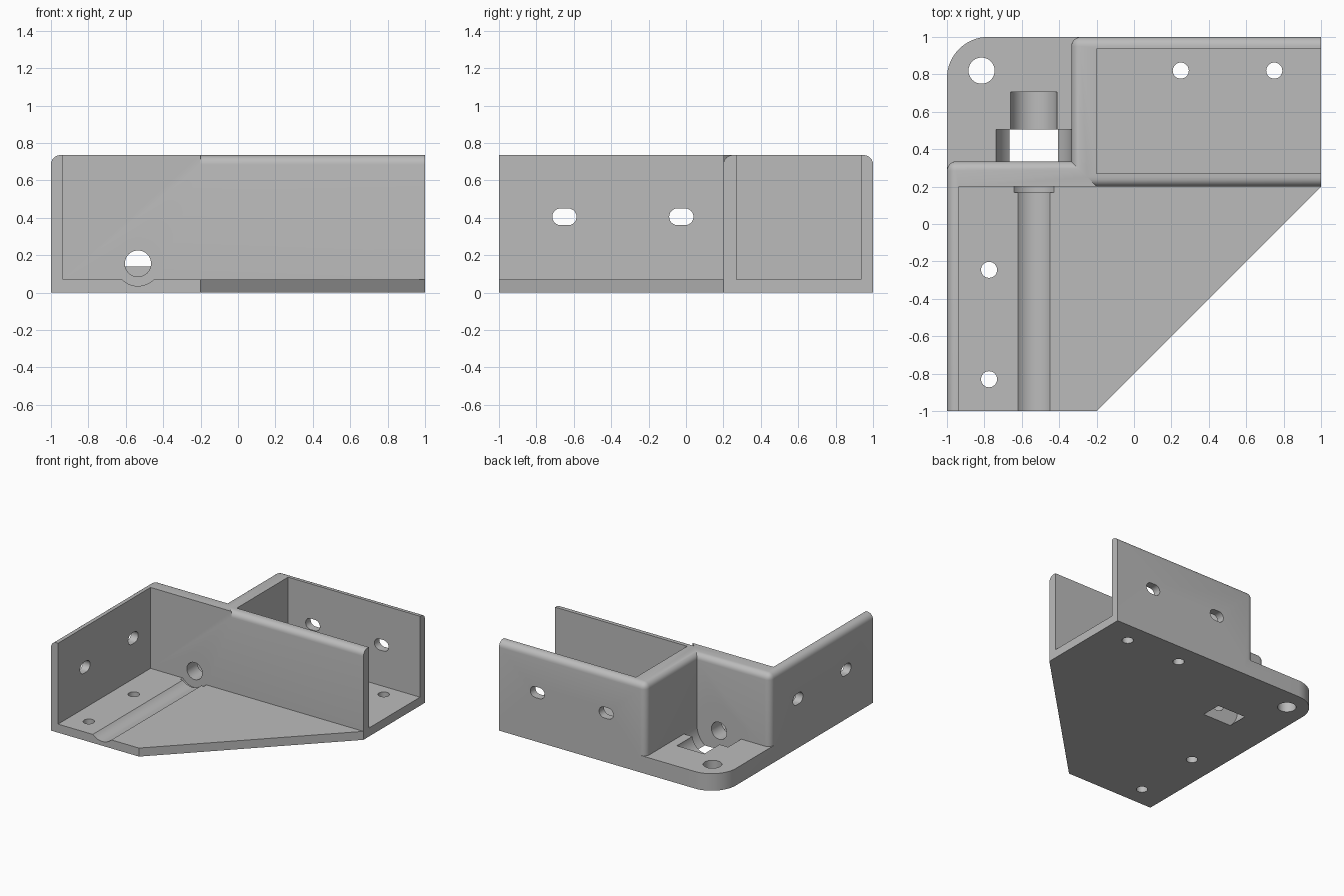
import bpy, bmesh
from math import pi, cos, sin, radians

cube = bpy.data.objects.get("Cube")
if cube:
    bpy.data.objects.remove(cube, do_unlink=True)

HEIGHT, FLOOR, PAD, ROUND = 0.735, 0.07, 0.14, 0.05
BOLT_X, BOLT_Z = -0.535, 0.155

grey = bpy.data.materials.new("plain grey")
grey.use_nodes = True
colour = (0.5, 0.5, 0.5, 1)
grey.diffuse_color = colour
grey.node_tree.nodes["Principled BSDF"].inputs["Base Color"].default_value = colour


def arc(cx, cy, r, start, end, steps):
    angles = [radians(start + (end - start) * i / steps) for i in range(steps + 1)]
    return [(cx + r * cos(a), cy + r * sin(a)) for a in angles]


def circle(cx, cy, r, steps=48):
    return arc(cx, cy, r, 0, 360, steps)[:-1]


def slot(cx, cy, half_length, r):
    d = half_length - r
    return arc(cx + d, cy, r, -90, 90, 12) + arc(cx - d, cy, r, 90, 270, 12)


def prism(name, outline, axis, low, high):
    """Extrude a 2D outline along an axis."""
    place = {"x": lambda p, t: (t, p[0], p[1]),
             "y": lambda p, t: (p[0], t, p[1]),
             "z": lambda p, t: (p[0], p[1], t)}[axis]
    bm = bmesh.new()
    bottom = [bm.verts.new(place(p, low)) for p in outline]
    top = [bm.verts.new(place(p, high)) for p in outline]
    bm.faces.new(bottom)
    bm.faces.new(top)
    n = len(outline)
    for i in range(n):
        j = (i + 1) % n
        bm.faces.new((bottom[i], bottom[j], top[j], top[i]))
    bmesh.ops.recalc_face_normals(bm, faces=bm.faces)
    mesh = bpy.data.meshes.new(name)
    bm.to_mesh(mesh)
    bm.free()
    mesh.materials.append(grey)
    obj = bpy.data.objects.new(name, mesh)
    bpy.context.collection.objects.link(obj)
    return obj


def combine(target, other, operation):
    """Apply a boolean and discard the helper."""
    other.hide_render = True
    mod = target.modifiers.new(operation, "BOOLEAN")
    mod.operation = operation
    mod.solver = "EXACT"
    mod.object = other
    bpy.context.view_layer.objects.active = target
    bpy.ops.object.modifier_apply(modifier=mod.name)
    bpy.data.objects.remove(other, do_unlink=True)


# Walls of the two open channels
bracket = prism("corner_bracket", [
    (-1, -1), (-0.935, -1), (-0.935, 0.2), (1, 0.2), (1, 0.27), (-0.2, 0.27),
    (-0.2, 0.935), (1, 0.935), (1, 1), (-0.335, 1), (-0.335, 0.335), (-1, 0.335)],
    "z", 0, HEIGHT)

# Round the outer top edges and the two outer upright corners
bm = bmesh.new()
bm.from_mesh(bracket.data)


def near(a, b):
    return abs(a - b) < 1e-4


def outer(edge):
    a, b = (v.co for v in edge.verts)
    if near(a.z, HEIGHT) and near(b.z, HEIGHT):
        return (any(near(a.x, x) and near(b.x, x) for x in (-1, -0.335))
                or any(near(a.y, y) and near(b.y, y) for y in (1, 0.335)))
    return (near(a.x, b.x) and near(a.y, b.y)
            and any(near(a.x, x) and near(a.y, y) for x, y in ((-1, 0.335), (-0.335, 1))))


bmesh.ops.bevel(bm, geom=[e for e in bm.edges if outer(e)], offset=ROUND,
                offset_type="OFFSET", segments=6, profile=0.5, affect="EDGES")
bm.to_mesh(bracket.data)
bm.free()

# Floor plate with its diagonal edge, and the thick corner pad
combine(bracket, prism("floor_plate", [
    (-1, -1), (-0.2, -1), (1, 0.2), (1, 1), (-0.3, 1), (-0.3, 0.3), (-1, 0.3)],
    "z", 0, FLOOR), "UNION")
combine(bracket, prism("corner_pad", [(-1, 0.25), (-0.25, 0.25), (-0.25, 1)]
                       + arc(-0.78, 0.78, 0.22, 90, 180, 16), "z", 0, PAD), "UNION")

# Rounded front top edge, ending in a mitre
edge_cutter = prism("edge_cutter", [(0.1, 0.9), (0.1, HEIGHT - ROUND)]
                    + arc(0.2 + ROUND, HEIGHT - ROUND, ROUND, 180, 90, 6)
                    + [(0.2 + ROUND, 0.9)], "x", -0.2, 1.1)
for v in edge_cutter.data.vertices:
    if v.co.x < 0:
        v.co.x = -v.co.y
combine(bracket, edge_cutter, "DIFFERENCE")

# Bolt path along y: groove, shallow recess, hole, nut pocket, head groove
for name, r, low, high in (("groove", 0.12, -1.1, 0.19), ("recess", 0.137, 0.168, 0.2),
                           ("bolt_hole", 0.07, 0.1, 0.4), ("nut_pocket", 0.2025, 0.335, 0.505),
                           ("head_groove", 0.125, 0.45, 0.705)):
    combine(bracket, prism(name, circle(BOLT_X, BOLT_Z, r), "y", low, high), "DIFFERENCE")

# Upright holes through the floor and pad
for x, y, r in ((-0.815, 0.82, 0.07), (0.25, 0.82, 0.043), (0.75, 0.82, 0.043),
                (-0.775, -0.245, 0.043), (-0.775, -0.83, 0.043)):
    combine(bracket, prism("floor_hole", circle(x, y, r, 32), "z", -0.1, 0.3), "DIFFERENCE")

# Slots in the side wall and the back wall
for p in (0.65, 0.025):
    combine(bracket, prism("side_slot", slot(-p, 0.405, 0.065, 0.045), "x", -1.1, -0.9), "DIFFERENCE")
    combine(bracket, prism("back_slot", slot(p, 0.405, 0.065, 0.045), "y", 0.9, 1.1), "DIFFERENCE")

# Smooth the curves, keep the corners sharp
for o in bpy.context.selected_objects:
    o.select_set(False)
bracket.select_set(True)
bpy.context.view_layer.objects.active = bracket
bpy.ops.object.shade_smooth_by_angle(angle=radians(30))
